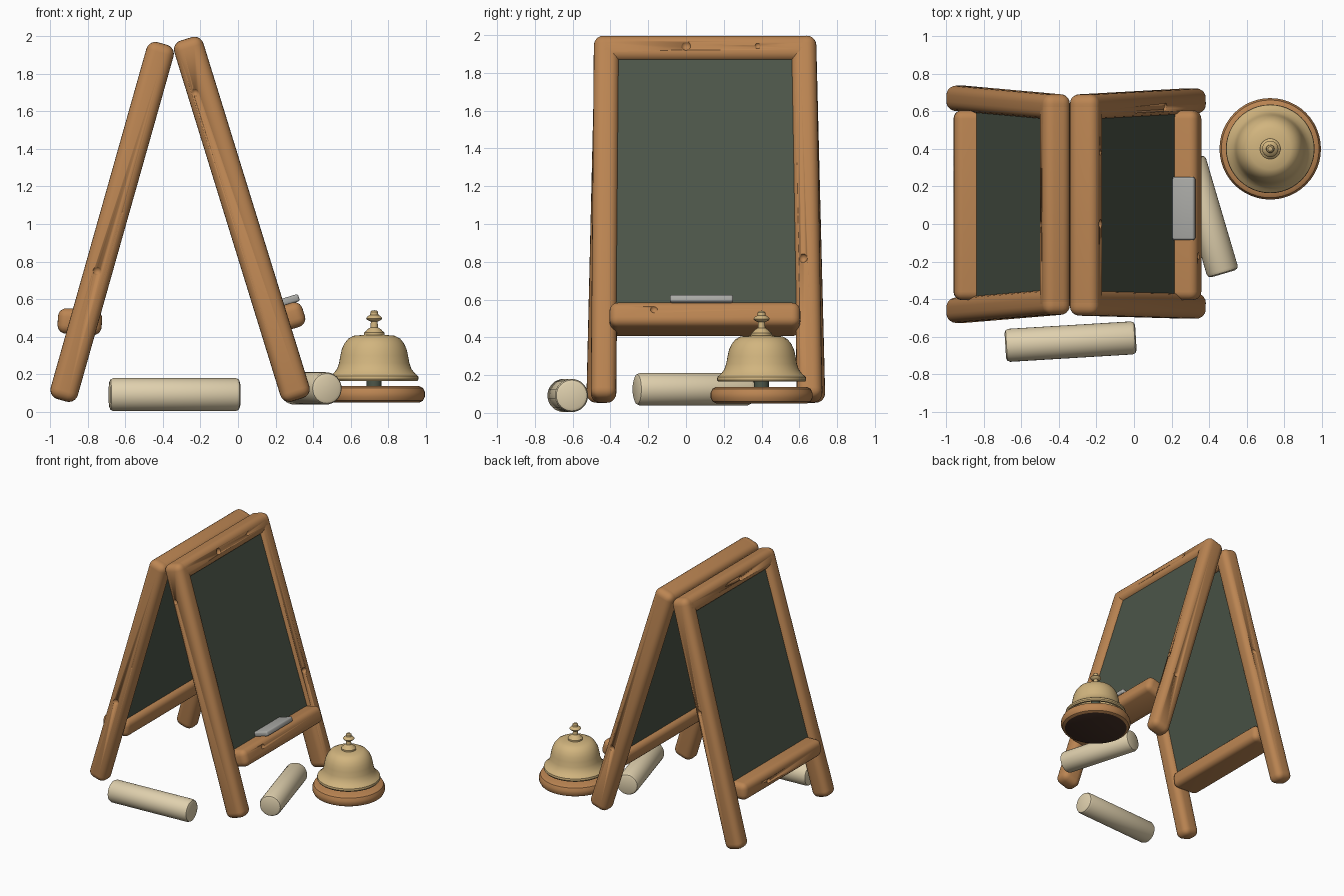
import bpy, bmesh, math
from mathutils import Vector, Matrix

if "Cube" in bpy.data.objects:
    bpy.data.objects.remove(bpy.data.objects["Cube"])


def material(name, rgb):
    m = bpy.data.materials.new(name)
    m.diffuse_color = (*rgb, 1)
    m.use_nodes = True
    m.node_tree.nodes["Principled BSDF"].inputs["Base Color"].default_value = m.diffuse_color
    return m


WOOD = material("orange wood", (0.50, 0.235, 0.085))
BOARD = material("chalkboard green", (0.072, 0.092, 0.066))
CHALK = material("cream chalk", (0.74, 0.63, 0.42))
BRASS = material("pale brass", (0.64, 0.46, 0.21))
GREY = material("light grey", (0.40, 0.40, 0.38))
DARK = material("dark brown", (0.06, 0.03, 0.02))


def finish(name, bm, mat, angle=35):
    bmesh.ops.recalc_face_normals(bm, faces=bm.faces)
    me = bpy.data.meshes.new(name)
    bm.to_mesh(me)
    bm.free()
    ob = bpy.data.objects.new(name, me)
    bpy.context.collection.objects.link(ob)
    me.materials.append(mat)
    bpy.ops.object.select_all(action='DESELECT')
    ob.select_set(True)
    bpy.context.view_layer.objects.active = ob
    bpy.ops.object.shade_smooth_by_angle(angle=math.radians(angle))
    return ob


def bar(name, p0, p1, normal, depth, width, bevel, mat, seg=5):
    """Rounded box from p0 to p1; depth is measured along normal."""
    p0, p1 = Vector(p0), Vector(p1)
    z = (p1 - p0).normalized()
    x = Vector(normal)
    x = (x - z * x.dot(z)).normalized()
    y = z.cross(x)
    bm = bmesh.new()
    bmesh.ops.create_cube(bm, size=1)
    bmesh.ops.scale(bm, vec=(depth, width, (p1 - p0).length), verts=bm.verts)
    if bevel:
        bmesh.ops.bevel(bm, geom=bm.edges[:], offset=bevel, segments=seg,
                        profile=0.5, affect='EDGES')
    rot = Matrix((x, y, z)).transposed().to_4x4()
    bm.transform(Matrix.Translation((p0 + p1) / 2) @ rot)
    return finish(name, bm, mat)


def lathe(name, profile, mat, matrix, n=48):
    """Turn (radius, height) points about the local z axis."""
    bm = bmesh.new()
    vs = [bm.verts.new((r, 0, z)) for r, z in profile]
    es = [bm.edges.new(e) for e in zip(vs, vs[1:])]
    bmesh.ops.spin(bm, geom=vs + es, cent=(0, 0, 0), axis=(0, 0, 1),
                   angle=2 * math.pi, steps=n, use_duplicate=False)
    bmesh.ops.remove_doubles(bm, verts=bm.verts, dist=1e-4)
    bm.transform(matrix)
    return finish(name, bm, mat)


wood_parts = []


def panel(side, bot, top, ys_bot, ys_top, depth, out, ledge, ledge_n, ledge_depth, shift):
    """One leaf of the easel; bot and top are (x, z) ends of the leg axis."""
    b, t = Vector((bot[0], 0, bot[1])), Vector((top[0], 0, top[1]))
    up = (t - b).normalized()
    nrm = Vector((up.z, 0, -up.x)) * out
    Y = Vector((0, 1, 0))
    # splayed legs
    for label, yb, yt in zip(("front", "back"), ys_bot, ys_top):
        wood_parts.append(bar(f"{side}_{label}_leg", b + Y * yb, t + Y * yt,
                              nrm, depth, 0.135, 0.05, WOOD))
    # top rail
    c = t - up * 0.07
    wood_parts.append(bar(f"{side}_top_rail", c + Y * (ys_top[0] - 0.062),
                          c + Y * (ys_top[1] + 0.062), nrm, depth, 0.14, 0.05, WOOD))
    # chalk ledge
    l = Vector((ledge[0], 0, ledge[1]))
    wood_parts.append(bar(f"{side}_chalk_ledge", l + Y * -0.405, l + Y * 0.605,
                          ledge_n or nrm, ledge_depth, 0.135, 0.045, WOOD))
    # writing board
    s = (l - b).dot(up)
    mid = Y * (ys_top[0] + ys_top[1]) / 2 + nrm * shift
    bar(f"{side}_board", b + up * s + mid, c + mid, nrm, 0.07, 0.98, 0, BOARD)


panel("right", (0.317, 0.065), (-0.276, 1.985), (-0.437, 0.655), (-0.42, 0.622),
      0.162, 1, (0.235, 0.495), None, 0.24, 0.015)
panel("left", (-0.938, 0.062), (-0.402, 1.96), (-0.46, 0.67), (-0.415, 0.622),
      0.15, -1, (-0.842, 0.48), (-1, 0, 0.05), 0.235, 0.0)

# small knot dents carved into the wood
bm = bmesh.new()
for x, y, z, r in [(-0.23, -0.496, 1.70, 0.022), (-0.75, -0.522, 0.75, 0.026),
                   (-0.61, -0.515, 1.06, 0.017), (-0.54, -0.51, 1.30, 0.017),
                   (-0.17, 0.0, 1.945, 0.027), (-0.17, 0.38, 1.945, 0.018),
                   (0.17, 0.62, 0.82, 0.024), (0.355, -0.17, 0.55, 0.022),
                   (-0.49, 0.0, 1.90, 0.02), (-0.96, 0.3, 0.48, 0.02),
                   (0.17, 0.72, 0.60, 0.022), (-0.62, 0.72, 1.1, 0.022)]:
    bmesh.ops.create_icosphere(bm, subdivisions=2, radius=r,
                               matrix=Matrix.Translation((x, y, z)))
cutter = finish("knot_cutter", bm, WOOD)
cutter.hide_render = True
for ob in wood_parts:
    mod = ob.modifiers.new("knots", 'BOOLEAN')
    mod.operation, mod.solver, mod.object = 'DIFFERENCE', 'EXACT', cutter
    bpy.context.view_layer.objects.active = ob
    bpy.ops.object.modifier_apply(modifier=mod.name)
bpy.data.objects.remove(cutter)

# eraser resting on the right ledge
bar("eraser", (0.262, -0.085, 0.59), (0.262, 0.25, 0.59), (0.955, 0, 0.295),
    0.13, 0.04, 0.012, GREY, 3)


# chalk sticks on the ground
def chalk(name, p0, p1, r):
    p0, p1 = Vector(p0), Vector(p1)
    d = p1 - p0
    L, b = d.length, 0.022
    prof = [(0, 0), (r - b, 0), (r - b * 0.3, b * 0.3), (r, b),
            (r, L - b), (r - b * 0.3, L - b * 0.3), (r - b, L), (0, L)]
    lathe(name, prof, CHALK,
          Matrix.Translation(p0) @ d.to_track_quat('Z', 'Y').to_matrix().to_4x4(), 32)


chalk("front_chalk", (-0.685, -0.647, 0.092), (0.01, -0.605, 0.092), 0.088)
chalk("side_chalk", (0.475, -0.265, 0.125), (0.295, 0.345, 0.125), 0.086)

# counter bell
at = Matrix.Translation((0.725, 0.40, 0))
base = lathe("bell_base", [(0, 0.05), (0.24, 0.05), (0.26, 0.06), (0.27, 0.08),
                           (0.27, 0.105), (0.26, 0.127), (0.24, 0.137), (0, 0.137)], WOOD, at)
base.data.materials.append(DARK)
for f in base.data.polygons:
    if f.normal.z < -0.95:
        f.material_index = 1
lathe("bell_post", [(0, 0.13), (0.04, 0.13), (0.04, 0.2), (0.03, 0.39), (0, 0.39)], BOARD, at, 24)
lathe("bell_dome", [(0.215, 0.165), (0.23, 0.165), (0.236, 0.175), (0.234, 0.19),
                    (0.215, 0.207), (0.197, 0.23), (0.187, 0.26), (0.180, 0.30),
                    (0.172, 0.335), (0.158, 0.365), (0.138, 0.39), (0.11, 0.405),
                    (0.055, 0.41), (0, 0.41), (0, 0.39), (0.11, 0.385),
                    (0.15, 0.34), (0.17, 0.25), (0.215, 0.165)], BRASS, at)
lathe("bell_plunger", [(0, 0.40), (0.055, 0.40), (0.055, 0.422), (0.042, 0.432),
                       (0.036, 0.44), (0.02, 0.45), (0.018, 0.48), (0.038, 0.49),
                       (0.043, 0.498), (0.036, 0.508), (0.022, 0.516),
                       (0.02, 0.532), (0.012, 0.54), (0, 0.541)], BRASS, at, 32)
